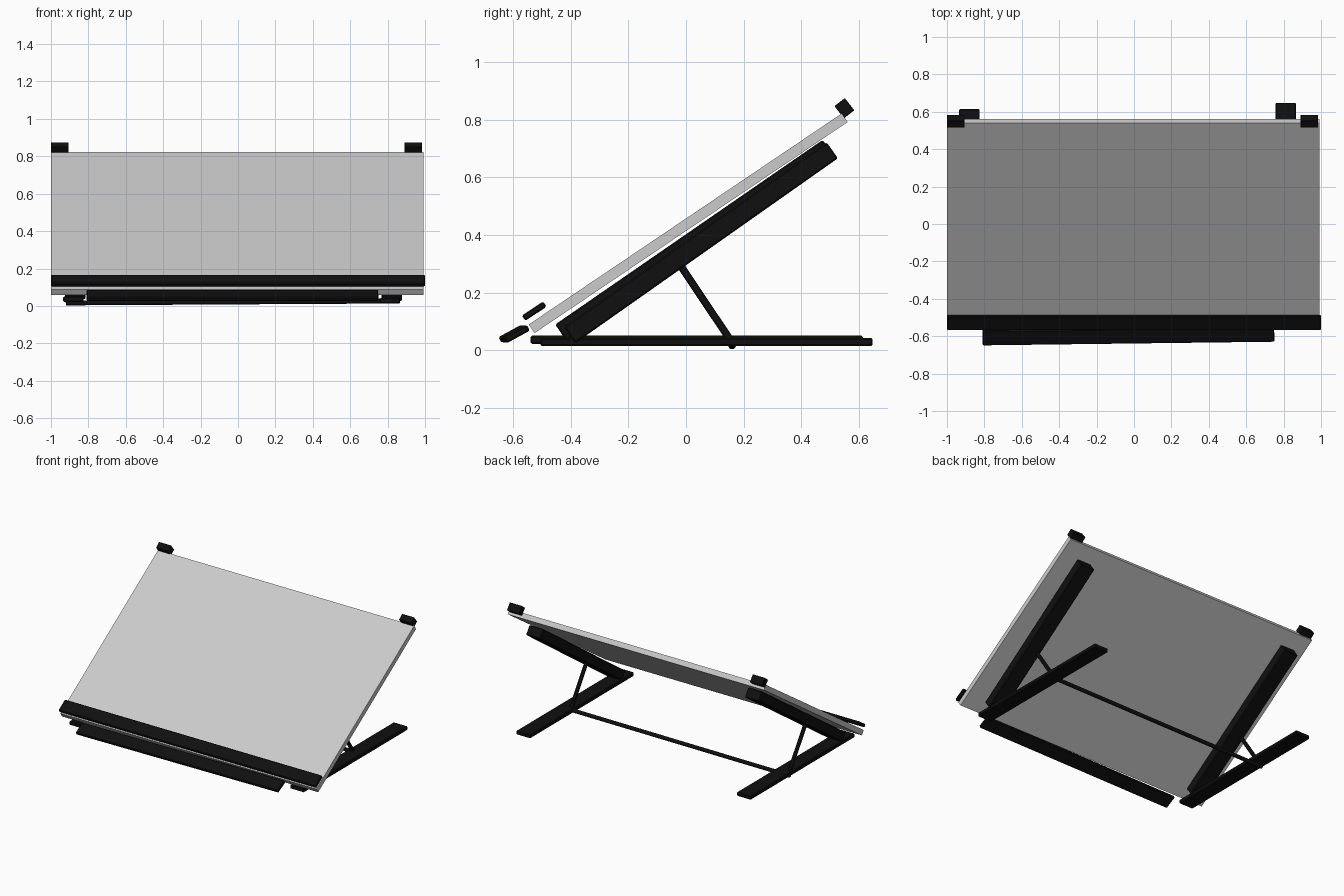
import bpy, math
from mathutils import Vector, Matrix

if "Cube" in bpy.data.objects:
    bpy.data.objects.remove(bpy.data.objects["Cube"])

black = bpy.data.materials.new("black_plastic")
black.diffuse_color = (0.005, 0.005, 0.005, 1)
black.use_nodes = True
black.node_tree.nodes["Principled BSDF"].inputs["Base Color"].default_value = black.diffuse_color


def finish(o, name, bevel, mat):
    o.name = name
    if mat:
        o.data.materials.append(mat)
    if bevel:
        m = o.modifiers.new("edge", 'BEVEL')
        m.width = bevel
        m.segments = 1
    return o


def slab(name, x0, x1, a, b, thick, bevel=0.005, mat=black, yaw=0):
    """Box whose mid-line runs from a to b in the (y, z) plane."""
    d = Vector(b) - Vector(a)
    mid = (Vector(a) + Vector(b)) / 2
    bpy.ops.mesh.primitive_cube_add(size=1)
    o = bpy.context.object
    o.data.transform(Matrix.Diagonal((x1 - x0, d.length, thick, 1)))
    o.rotation_euler = (math.atan2(d.y, d.x), 0, yaw)
    o.location = ((x0 + x1) / 2, mid.x, mid.y)
    return finish(o, name, bevel, mat)


def rod(name, a, b, r=0.013):
    d = Vector(b) - Vector(a)
    bpy.ops.mesh.primitive_cylinder_add(vertices=12, radius=r, depth=d.length,
                                        location=(Vector(a) + Vector(b)) / 2)
    o = bpy.context.object
    o.rotation_euler = d.to_track_quat('Z', 'Y').to_euler()
    bpy.ops.object.shade_smooth_by_angle()
    return finish(o, name, 0, black)


# Tilted drawing board
slab("board", -1.0, 0.992, (-0.536, 0.074), (0.551, 0.807), 0.036, 0, None)

# Corner clips on the top edge
for side, x0 in (("left", -1.0), ("right", 0.89)):
    slab("top_clip_" + side, x0, x0 + 0.095, (0.532, 0.826), (0.568, 0.854), 0.054, 0.002)

# Page lip and lower rail
slab("page_lip", -1.0, 1.0, (-0.564, 0.111), (-0.490, 0.160), 0.022)
slab("lower_rail", -0.81, 0.75, (-0.636, 0.035), (-0.557, 0.078), 0.023, yaw=0.0125)

# Folding legs: base bar, support arm and strut on each side
legs = (
    ("left", -0.935, -0.825, (-0.54, 0.615), 0.036,
     (-0.435, 0.061), (0.494, 0.702), -0.91),
    ("right", 0.757, 0.867, (-0.505, 0.648), 0.028,
     (-0.404, 0.052), (0.508, 0.694), 0.785),
)
for side, x0, x1, ys, z, a, b, xs in legs:
    slab("base_bar_" + side, x0, x1, (ys[0], z), (ys[1], z), 0.028)
    slab("support_arm_" + side, x0 + 0.01, x1 + 0.01, a, b, 0.068)
    rod("strut_" + side, (xs, -0.03, 0.31), (xs, 0.164, 0.02))

# Cross rod joining the struts
rod("cross_rod", (-0.92, 0.16, 0.016), (0.82, 0.164, 0.026))
